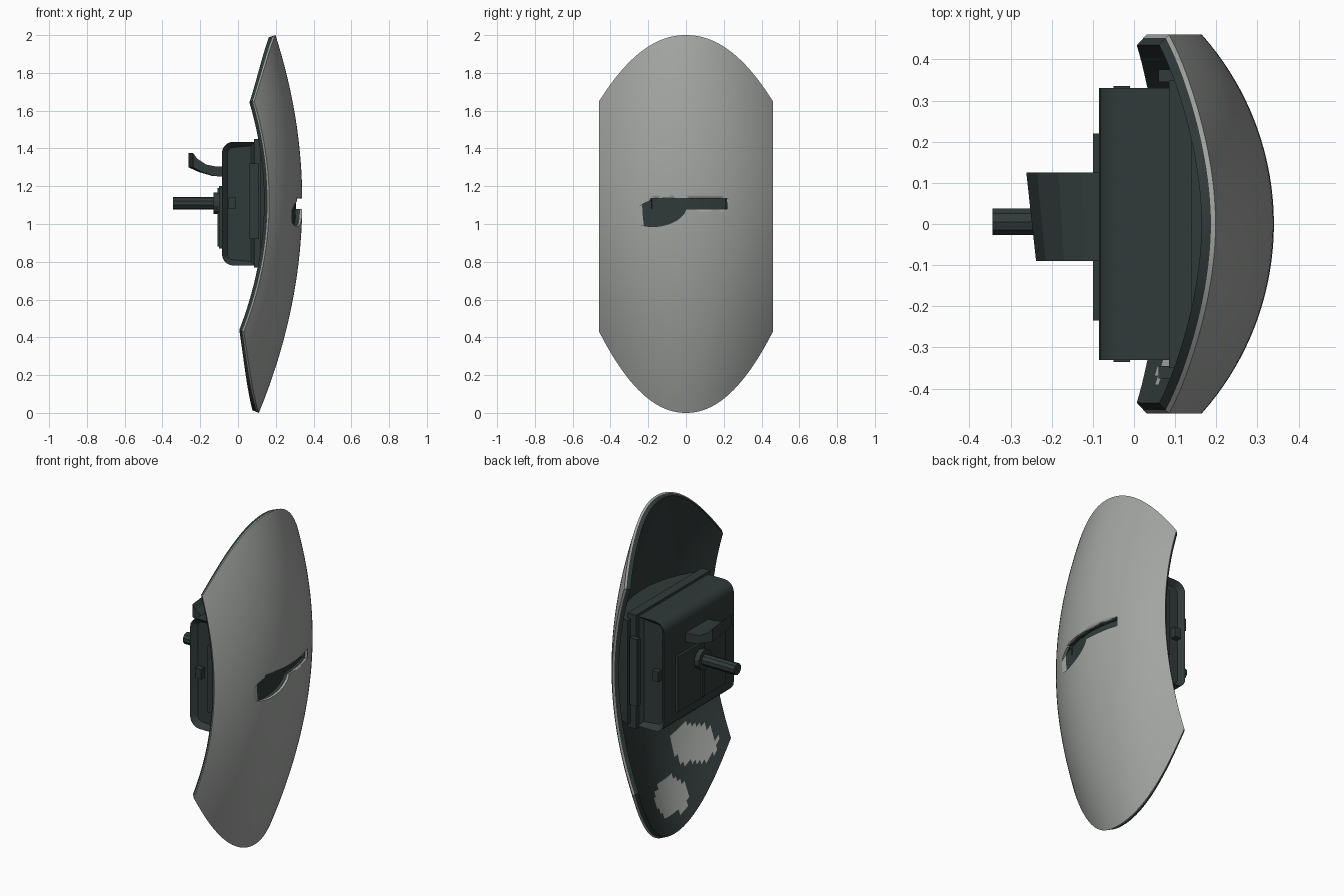
import bpy, bmesh, math
from mathutils import Vector

if "Cube" in bpy.data.objects:
    bpy.data.objects.remove(bpy.data.objects["Cube"])


def mat(name, c):
    m = bpy.data.materials.new(name)
    m.diffuse_color = (*c, 1)
    m.use_nodes = True
    m.node_tree.nodes["Principled BSDF"].inputs["Base Color"].default_value = m.diffuse_color
    return m


GREY = mat("shell grey", (0.36, 0.375, 0.36))
DARK = mat("dark green grey", (0.030, 0.043, 0.041))


def add(name, bm, mats, smooth=False):
    bmesh.ops.recalc_face_normals(bm, faces=bm.faces)
    me = bpy.data.meshes.new(name)
    bm.to_mesh(me)
    bm.free()
    ob = bpy.data.objects.new(name, me)
    bpy.context.collection.objects.link(ob)
    for m in mats:
        me.materials.append(m)
    if smooth:
        bpy.ops.object.select_all(action='DESELECT')
        ob.select_set(True)
        bpy.context.view_layer.objects.active = ob
        bpy.ops.object.shade_smooth_by_angle(angle=math.radians(30))
    return ob


# Doubly curved shield surface x = f(y, z)
def surf(y, z):
    r = 0.692
    return 0.34 - (r - math.sqrt(r * r - y * y)) - (0.183 + 0.1 * (y / 0.46) ** 2) * (z - 1.12) ** 2


def point(y, z, off):
    e = 0.001
    fy = (surf(y + e, z) - surf(y - e, z)) / (2 * e)
    fz = (surf(y, z + e) - surf(y, z - e)) / (2 * e)
    return Vector((surf(y, z), y, z)) - Vector((1, -fy, -fz)).normalized() * off


# Closed slab following the shield between two depths (or back to a flat plane)
def layer(name, y0, y1, lo, hi, o1, o2, mats, nu=40, nv=64, flat=None, rule=None):
    bm = bmesh.new()
    grids = []
    for back in (0, 1):
        g = []
        for i in range(nu + 1):
            y = y0 + (y1 - y0) * i / nu
            row = []
            for j in range(nv + 1):
                z = lo(y) + (hi(y) - lo(y)) * j / nv
                p = point(y, z, o2 if back else o1)
                if back and flat is not None:
                    p = Vector((flat, y, z))
                row.append(bm.verts.new(p))
            g.append(row)
        grids.append(g)
    a, b = grids
    for k, g in enumerate(grids):
        for i in range(nu):
            for j in range(nv):
                f = bm.faces.new((g[i][j], g[i + 1][j], g[i + 1][j + 1], g[i][j + 1]))
                if k and rule and rule(f.calc_center_median()):
                    f.material_index = 1
    for j in range(nv):
        for i in (0, nu):
            bm.faces.new((a[i][j], a[i][j + 1], b[i][j + 1], b[i][j]))
    for i in range(nu):
        for j in (0, nv):
            bm.faces.new((a[i][j], a[i + 1][j], b[i + 1][j], b[i][j]))
    return add(name, bm, mats, True)


def box(name, x, y, z, bevel=0.0, inset=False):
    bm = bmesh.new()
    bmesh.ops.create_cube(bm, size=1)
    for v in bm.verts:
        v.co = Vector([(p[0] + p[1]) / 2 + c * (p[1] - p[0]) for p, c in zip((x, y, z), v.co)])
    if bevel:  # round the rear edges running across
        es = [e for e in bm.edges if all(abs(v.co.x - x[0]) < 1e-5 for v in e.verts)
              and abs(e.verts[0].co.z - e.verts[1].co.z) < 1e-5]
        bmesh.ops.bevel(bm, geom=es, offset=bevel, segments=5, profile=0.5, affect='EDGES')
    if inset:  # recessed side panels
        bm.normal_update()
        fs = [f for f in bm.faces if abs(f.normal.y) > 0.9]
        bmesh.ops.inset_individual(bm, faces=fs, thickness=0.03, depth=-0.03)
    return add(name, bm, [DARK], bevel > 0)


def rod(name, x0, x1, ry, rz, cy, cz, n, tilt=0.0):
    bm = bmesh.new()
    rings = []
    for x in (x0, x1):
        ring = []
        for k in range(n):
            t = 2 * math.pi * (k + 0.5) / n
            u, w = ry * math.cos(t), rz * math.sin(t)
            ring.append(bm.verts.new((x, cy + u * math.cos(tilt) - w * math.sin(tilt),
                                      cz + u * math.sin(tilt) + w * math.cos(tilt))))
        rings.append(ring)
        bm.faces.new(ring)
    for k in range(n):
        m = (k + 1) % n
        bm.faces.new((rings[0][k], rings[0][m], rings[1][m], rings[1][k]))
    return add(name, bm, [DARK])


# Shield outline and the two shield layers
top = lambda y: 2.0 - 0.35 * abs(y / 0.46) ** 2.1
bottom = lambda y: 0.43 * abs(y / 0.46) ** 2.1


def worn(p):  # bare patches on the inside
    return (((p.y + 0.26) / 0.12) ** 2 + ((p.z - 0.44) / 0.11) ** 2 < 1
            or ((p.y + 0.05) / 0.13) ** 2 + ((p.z - 0.2) / 0.10) ** 2 < 1)


shell = layer("outer_shell", -0.46, 0.46, bottom, top, 0, 0.012, [GREY])
lining = layer("inner_lining", -0.46, 0.46, bottom, top, 0.012, 0.036, [DARK, GREY], rule=worn)

# Card slot and thumb recess cut into the front
slot = layer("slot_cutter", -0.19, 0.22, lambda y: 1.08, lambda y: 1.135, -0.05, 0.032, [DARK], 16, 2)
thumb = rod("recess_cutter", 0.287, 0.5, 0.14, 0.072, -0.14, 1.062, 32, 0.2)
for c in (slot, thumb):
    c.hide_render = True
    c.hide_viewport = True
    c.display_type = 'WIRE'
    for ob in (shell, lining):
        m = ob.modifiers.new("cut", 'BOOLEAN')
        m.operation = 'DIFFERENCE'
        m.solver = 'EXACT'
        m.object = c

# Mounting block between shield and housing, and the housing
layer("mount_block", -0.38, 0.38, lambda y: 0.80, lambda y: 1.42, 0.034, 0, [DARK], 24, 8, flat=0.12)
box("mount_plate", (0.085, 0.14), (-0.35, 0.35), (0.77, 1.45))
box("housing", (-0.085, 0.09), (-0.33, 0.33), (0.78, 1.435), 0.06, True)
box("rear_panel", (-0.10, -0.08), (-0.235, 0.22), (0.87, 1.20))
box("rear_panel_rib", (-0.108, -0.09), (-0.02, 0.0), (0.88, 1.19))
for s in (-1, 1):
    box("side_rail", (0.06, 0.11), sorted((s * 0.345, s * 0.375)), (0.92, 1.32))
    box("side_catch", (-0.05, -0.01), sorted((s * 0.29, s * 0.335)), (1.08, 1.14))

# Rear spindle
rod("spindle_collar", -0.13, -0.09, 0.06, 0.06, 0.005, 1.11, 12)
rod("spindle", -0.344, -0.09, 0.034, 0.034, 0.005, 1.11, 10)

# Curved rear lever, slanted at its free end
prof = [(-0.08, 1.25), (-0.13, 1.255), (-0.19, 1.275), (-0.238, 1.30),
        (-0.238, 1.375), (-0.215, 1.345), (-0.17, 1.315), (-0.12, 1.305), (-0.08, 1.305)]
bm = bmesh.new()
sides = []
for y, k in ((-0.09, 1.0), (0.125, 1.15)):
    sides.append([bm.verts.new((-0.08 + (x + 0.08) * k, y, z)) for x, z in prof])
    bm.faces.new(sides[-1])
for i in range(len(prof)):
    j = (i + 1) % len(prof)
    bm.faces.new((sides[0][i], sides[0][j], sides[1][j], sides[1][i]))
add("rear_lever", bm, [DARK])
